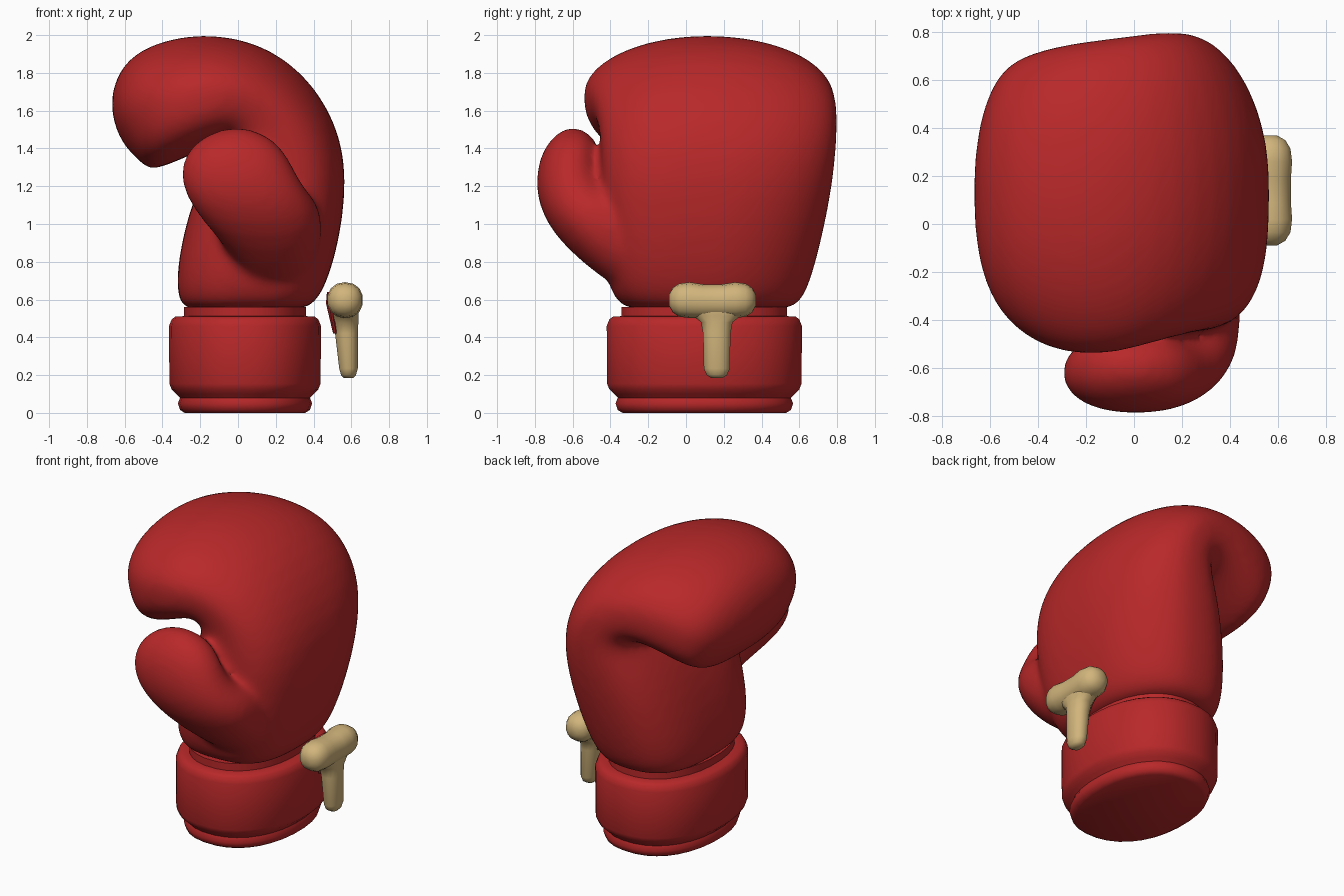
import bpy, bmesh, math
from mathutils import Vector


def material(name, rgb):
    m = bpy.data.materials.new(name)
    m.diffuse_color = (*rgb, 1)
    return m


RED = material("red leather", (0.48, 0.021, 0.022))
TAN = material("tan", (0.64, 0.46, 0.20))


def sgn_pow(v, p):
    return math.copysign(abs(v) ** p, v)


def loft(bm, sections, n=28, power=lambda c, ca, sa: 2.2):
    """Skin rounded cross-sections given as (centre, half axis u, half axis v)."""
    rings = []
    for c, u, v in sections:
        ring = []
        for i in range(n):
            a = 2 * math.pi * (i + 0.5) / n
            ca, sa = math.cos(a), math.sin(a)
            e = 2 / power(c, ca, sa)
            ring.append(bm.verts.new(c + u * sgn_pow(ca, e) + v * sgn_pow(sa, e)))
        rings.append(ring)
    for a, b in zip(rings, rings[1:]):
        for i in range(n):
            j = (i + 1) % n
            bm.faces.new((a[i], a[j], b[j], b[i]))
    bm.faces.new(rings[0])
    bm.faces.new(rings[-1])


def finish(bm, name, mat, angle):
    bmesh.ops.recalc_face_normals(bm, faces=bm.faces[:])
    me = bpy.data.meshes.new(name)
    bm.to_mesh(me)
    bm.free()
    ob = bpy.data.objects.new(name, me)
    bpy.context.collection.objects.link(ob)
    me.materials.append(mat)
    bpy.ops.object.select_all(action='DESELECT')
    ob.select_set(True)
    bpy.context.view_layer.objects.active = ob
    bpy.ops.object.shade_smooth_by_angle(angle=math.radians(angle))
    return ob


def across(to3d, rows):
    """Rows: outer point, inner point (in a plane), low and high along the third axis."""
    out = []
    for oa, ob, ia, ib, lo, hi in rows:
        p, q = to3d(oa, ob, lo), to3d(ia, ib, hi)
        r = to3d(ia, ib, lo)
        out.append(((p + q) / 2, (p - r) / 2, (q - r) / 2))
    return out


def hand_power(c, ca, sa):
    """Fuller on the palm side and on the thumb side of the lower hand."""
    if ca < 0:
        return 2.8
    if sa < 0:
        return 2.0 + 1.1 * min(1, max(0, (1.65 - c.z) / 0.4))
    return 2.05


# Padded hand: bends over towards -x
hand = across(lambda x, z, y: Vector((x, y, z)), [
    (0.35, 0.53, -0.27, 0.53, -0.30, 0.54),
    (0.42, 0.60, -0.31, 0.59, -0.37, 0.61),
    (0.465, 0.68, -0.325, 0.67, -0.41, 0.65),
    (0.515, 0.83, -0.315, 0.82, -0.44, 0.695),
    (0.555, 1.03, -0.265, 1.05, -0.45, 0.745),
    (0.572, 1.25, -0.19, 1.24, -0.45, 0.78),
    (0.545, 1.45, -0.12, 1.36, -0.45, 0.795),
    (0.465, 1.635, -0.09, 1.40, -0.46, 0.80),
    (0.345, 1.795, -0.09, 1.42, -0.48, 0.80),
    (0.18, 1.92, -0.12, 1.42, -0.51, 0.79),
    (0.00, 1.985, -0.17, 1.40, -0.54, 0.775),
    (-0.20, 2.005, -0.24, 1.37, -0.545, 0.76),
    (-0.38, 1.975, -0.33, 1.33, -0.52, 0.735),
    (-0.52, 1.92, -0.41, 1.30, -0.46, 0.70),
    (-0.62, 1.83, -0.46, 1.29, -0.38, 0.65),
    (-0.67, 1.70, -0.50, 1.31, -0.27, 0.55),
    (-0.67, 1.58, -0.54, 1.355, -0.12, 0.42),
    (-0.63, 1.46, -0.58, 1.39, 0.06, 0.24),
])
# Thumb: grows out of the front side and stands up
thumb = across(lambda y, z, x: Vector((x, y, z)), [
    (-0.22, 0.60, 0.10, 1.00, -0.02, 0.40),
    (-0.38, 0.665, -0.10, 1.08, -0.04, 0.43),
    (-0.55, 0.795, -0.27, 1.16, -0.10, 0.45),
    (-0.695, 0.935, -0.39, 1.21, -0.215, 0.43),
    (-0.775, 1.08, -0.44, 1.24, -0.28, 0.37),
    (-0.797, 1.21, -0.45, 1.29, -0.305, 0.315),
    (-0.78, 1.34, -0.455, 1.37, -0.29, 0.265),
    (-0.73, 1.435, -0.475, 1.445, -0.22, 0.20),
    (-0.665, 1.495, -0.53, 1.49, -0.12, 0.10),
    (-0.61, 1.51, -0.58, 1.51, -0.03, 0.02),
])
# Both are fused into one leather skin with a soft seam
bm = bmesh.new()
loft(bm, hand, 48, hand_power)
loft(bm, thumb, 28)
glove = finish(bm, "hand_and_thumb", RED, 180)
round_off = glove.modifiers.new("round off", 'SUBSURF')
round_off.levels = round_off.render_levels = 1
fuse = glove.modifiers.new("fuse", 'REMESH')
fuse.mode = 'VOXEL'
fuse.voxel_size = 0.022
fuse.use_smooth_shade = True
soften = glove.modifiers.new("soften", 'SMOOTH')
soften.factor = 0.5
soften.iterations = 12

# Wrist cuff with bottom rim and neck
profile = [(0.0, 0.32), (0.015, 0.345), (0.05, 0.357), (0.08, 0.345), (0.10, 0.365),
           (0.125, 0.39), (0.155, 0.402), (0.46, 0.404), (0.495, 0.39), (0.51, 0.37),
           (0.512, 0.325), (0.56, 0.325)]
bm = bmesh.new()
loft(bm, [(Vector((0.037, 0.097, z)), Vector((r, 0, 0)), Vector((0, r + 0.115, 0)))
          for z, r in profile], 32)
finish(bm, "wrist_cuff", RED, 50)

# T-shaped toggle beside the cuff: rounded bar and tapering stem
bm = bmesh.new()
bar = [(-0.09, 0.03), (-0.07, 0.066), (-0.035, 0.088), (0.02, 0.095), (0.09, 0.09),
       (0.19, 0.09), (0.26, 0.095), (0.315, 0.088), (0.35, 0.066), (0.37, 0.03)]
loft(bm, [(Vector((0.567, y, 0.597 - 0.006 * (0.08 < y < 0.2))),
           Vector((r, 0, 0)), Vector((0, 0, r))) for y, r in bar], 14)
stem = [(0.185, 0.585, 0.025, 0.03), (0.20, 0.585, 0.040, 0.055), (0.235, 0.585, 0.050, 0.070),
        (0.42, 0.575, 0.062, 0.074), (0.48, 0.57, 0.068, 0.085), (0.515, 0.567, 0.072, 0.13),
        (0.55, 0.567, 0.075, 0.18), (0.60, 0.565, 0.07, 0.18)]
loft(bm, [(Vector((x, 0.163, z)), Vector((a, 0, 0)), Vector((0, b, 0)))
          for z, x, a, b in stem], 16)
finish(bm, "toggle", TAN, 60)

# Red backing pad on the toggle, facing the cuff
bm = bmesh.new()
pad = [(0.42, 0.515, 0.012, 0.04), (0.50, 0.50, 0.016, 0.06),
       (0.58, 0.49, 0.025, 0.12), (0.64, 0.49, 0.02, 0.10)]
loft(bm, [(Vector((x, 0.15, z)), Vector((a, 0, 0)), Vector((0, b, 0)))
          for z, x, a, b in pad], 12)
finish(bm, "toggle_backing", RED, 50)
